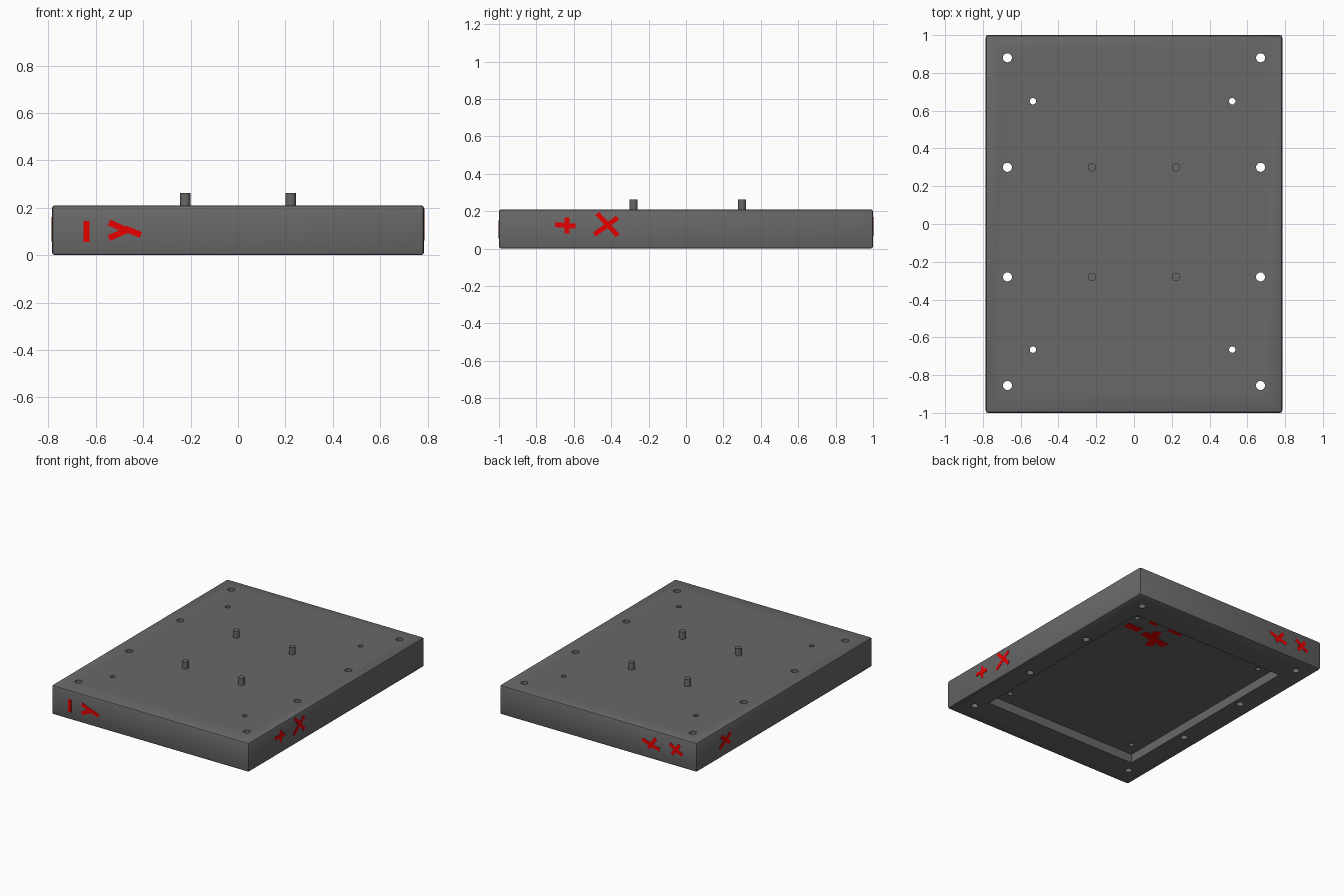
import bpy, bmesh, math
from mathutils import Vector, Matrix

if "Cube" in bpy.data.objects:
    bpy.data.objects.remove(bpy.data.objects["Cube"])

W, L, H = 0.785, 1.0, 0.21      # half width, half length, height
PW, PL, PD = 0.62, 0.765, 0.065  # underside pocket half sizes and depth


def material(name, rgb):
    m = bpy.data.materials.new(name)
    m.diffuse_color = (*rgb, 1)
    m.use_nodes = True
    m.node_tree.nodes["Principled BSDF"].inputs["Base Color"].default_value = m.diffuse_color
    return m


GREY = material("dark grey", (0.14, 0.14, 0.14))
RED = material("red paint", (0.8, 0.0, 0.0))


def finish(name, bm, mat):
    me = bpy.data.meshes.new(name)
    bm.to_mesh(me)
    bm.free()
    ob = bpy.data.objects.new(name, me)
    bpy.context.collection.objects.link(ob)
    me.materials.append(mat)
    return ob


def add_box(bm, c, half, rot=None):
    m = Matrix.Translation(c) @ (rot or Matrix()) @ Matrix.Diagonal((*[2 * h for h in half], 1))
    return bmesh.ops.create_cube(bm, size=1, matrix=m)


def add_cyl(bm, x, y, z0, z1, r, n=20):
    bmesh.ops.create_cone(bm, cap_ends=True, segments=n, radius1=r, radius2=r,
                          depth=z1 - z0, matrix=Matrix.Translation((x, y, (z0 + z1) / 2)))


def smooth(ob):
    bpy.ops.object.select_all(action='DESELECT')
    ob.select_set(True)
    bpy.context.view_layer.objects.active = ob
    bpy.ops.object.shade_smooth_by_angle(angle=math.radians(35))


# Main slab with softly rounded edges
bm = bmesh.new()
add_box(bm, (0, 0, H / 2), (W, L, H / 2))
bmesh.ops.bevel(bm, geom=bm.edges[:], offset=0.012, segments=2, profile=0.5, affect='EDGES')
body = finish("body", bm, GREY)

# Cutters: underside pocket, then the screw holes
bm = bmesh.new()
add_box(bm, (0, 0, PD / 2 - 0.05), (PW, PL, PD / 2 + 0.05))
pocket = finish("pocket_cutter", bm, GREY)

bm = bmesh.new()
for x in (-0.67, 0.67):
    for y in (0.88, 0.30, -0.28, -0.855):
        add_cyl(bm, x, y, -0.1, 0.4, 0.024)
for x in (-0.535, 0.52):
    for y in (0.65, -0.665):
        add_cyl(bm, x, y, -0.1, 0.4, 0.017)
holes = finish("hole_cutter", bm, GREY)

bpy.context.view_layer.objects.active = body
for cutter in (pocket, holes):
    mod = body.modifiers.new("cut", 'BOOLEAN')
    mod.operation = 'DIFFERENCE'
    mod.solver = 'EXACT'
    mod.object = cutter
    bpy.ops.object.modifier_apply(modifier=mod.name)
    bpy.data.objects.remove(cutter)
smooth(body)

# Four locating pegs on the top
bm = bmesh.new()
for x in (-0.223, 0.223):
    for y in (0.30, -0.28):
        add_cyl(bm, x, y, H - 0.03, 0.262, 0.022)
smooth(finish("pegs", bm, GREY))


# Painted marks: thin strokes (a, b in face coordinates), placed on a face
def marks(name, strokes, place, normal, width=0.026):
    bm = bmesh.new()
    for a1, b1, a2, b2 in strokes:
        p, q = place(a1, b1), place(a2, b2)
        x = (q - p).normalized()
        y = normal.cross(x)
        rot = Matrix((x, y, normal)).transposed().to_4x4()
        add_box(bm, (p + q) / 2, ((q - p).length / 2, width / 2, 0.0015), rot)
    finish(name, bm, RED)


marks("front_marks", [(-.64, .055, -.64, .145), (-.545, .138, -.47, .105),
                      (-.545, .072, -.47, .105), (-.475, .112, -.41, .085)],
      lambda a, b: Vector((a, -L, b)), Vector((0, -1, 0)))
marks("right_marks", [(-.70, .128, -.59, .12), (-.637, .08, -.637, .165),
                      (-.49, .075, -.365, .165), (-.475, .188, -.365, .07)],
      lambda a, b: Vector((W, a, b)), Vector((1, 0, 0)))
marks("back_marks", [(-.35, .125, -.43, .10), (-.42, .10, -.49, .085), (-.46, .155, -.40, .075),
                     (-.57, .15, -.67, .09), (-.59, .08, -.65, .16)],
      lambda a, b: Vector((a, L, b)), Vector((0, 1, 0)))
marks("left_marks", [(.74, .07, .61, .14), (.72, .15, .62, .07)],
      lambda a, b: Vector((-W, a, b)), Vector((-1, 0, 0)))
# Larger strokes painted on the pocket ceiling
marks("underside_marks", [(.52, .54, .40, .54), (.36, .53, .14, .49), (.30, .60, .22, .42),
                          (.26, .68, .15, .68), (.42, .68, .36, .68)],
      lambda a, b: Vector((a, b, PD)), Vector((0, 0, -1)), 0.055)
